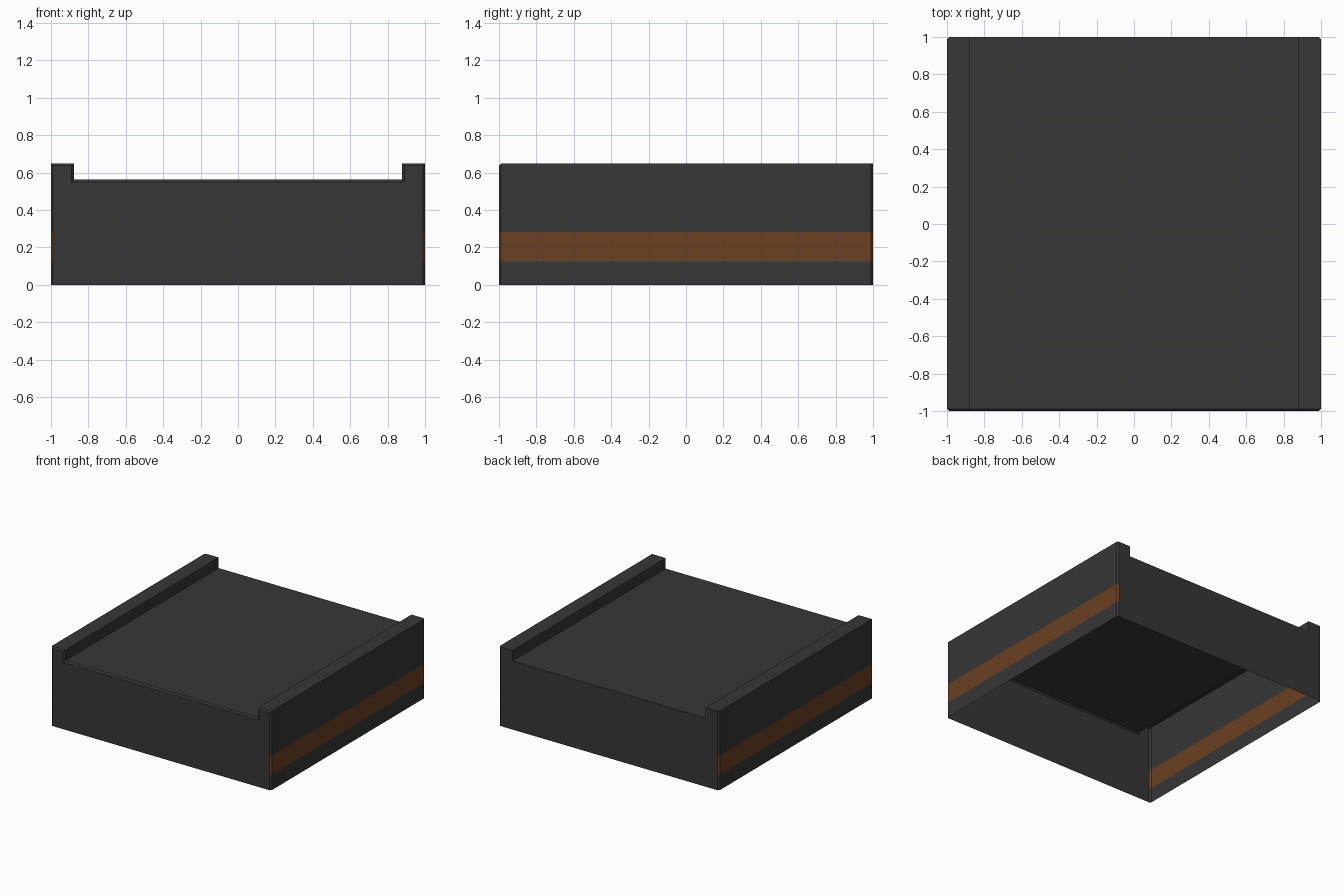
import bpy, bmesh

if "Cube" in bpy.data.objects:
    bpy.data.objects.remove(bpy.data.objects["Cube"])

def material(name, rgb):
    m = bpy.data.materials.new(name)
    m.diffuse_color = (*rgb, 1)
    m.use_nodes = True
    m.node_tree.nodes["Principled BSDF"].inputs["Base Color"].default_value = m.diffuse_color
    return m

DECK, RAIL, INNER = 0.563, 0.65, 0.877
STRIPE = (0.125, 0.283)

# Cross-section with a raised rail on each side, swept front to back
profile = [(-1, 0), (1, 0), (1, RAIL), (INNER, RAIL), (INNER, DECK),
           (-INNER, DECK), (-INNER, RAIL), (-1, RAIL)]
bm = bmesh.new()
front = bm.faces.new([bm.verts.new((x, -1, z)) for x, z in profile])
swept = bmesh.ops.extrude_face_region(bm, geom=[front], use_keep_orig=True)["geom"]
bmesh.ops.translate(bm, vec=(0, 2, 0),
                    verts=[v for v in swept if isinstance(v, bmesh.types.BMVert)])
bmesh.ops.recalc_face_normals(bm, faces=bm.faces)

# Narrow chamfers on the upright corners and the front top edge
def chamfered(e):
    a, b = (v.co for v in e.verts)
    upright = abs(a.x - b.x) < 1e-4 and abs(a.z - b.z) > 0.3
    front_top = a.y < -0.9 and b.y < -0.9 and max(a.z, b.z) > 0.1
    return upright or front_top

bmesh.ops.bevel(bm, geom=[e for e in bm.edges if chamfered(e)],
                offset=0.012, segments=1, affect='EDGES')

# Open underside: a thin hollow shell
bottom = [f for f in bm.faces if all(v.co.z < 1e-4 for v in f.verts)]
bmesh.ops.delete(bm, geom=bottom, context='FACES')

# Side stripes: cut the walls at both heights, then colour side-facing bands
for z in STRIPE:
    bmesh.ops.bisect_plane(bm, geom=bm.verts[:] + bm.edges[:] + bm.faces[:],
                           plane_co=(0, 0, z), plane_no=(0, 0, 1))
bm.normal_update()
for f in bm.faces:
    z = f.calc_center_median().z
    f.material_index = int(STRIPE[0] < z < STRIPE[1] and abs(f.normal.x) > 0.3)

mesh = bpy.data.meshes.new("railed_base")
bm.to_mesh(mesh)
bm.free()
mesh.materials.append(material("charcoal", (0.038, 0.038, 0.038)))
mesh.materials.append(material("rust brown", (0.147, 0.052, 0.017)))
bpy.context.collection.objects.link(bpy.data.objects.new("railed_base", mesh))
